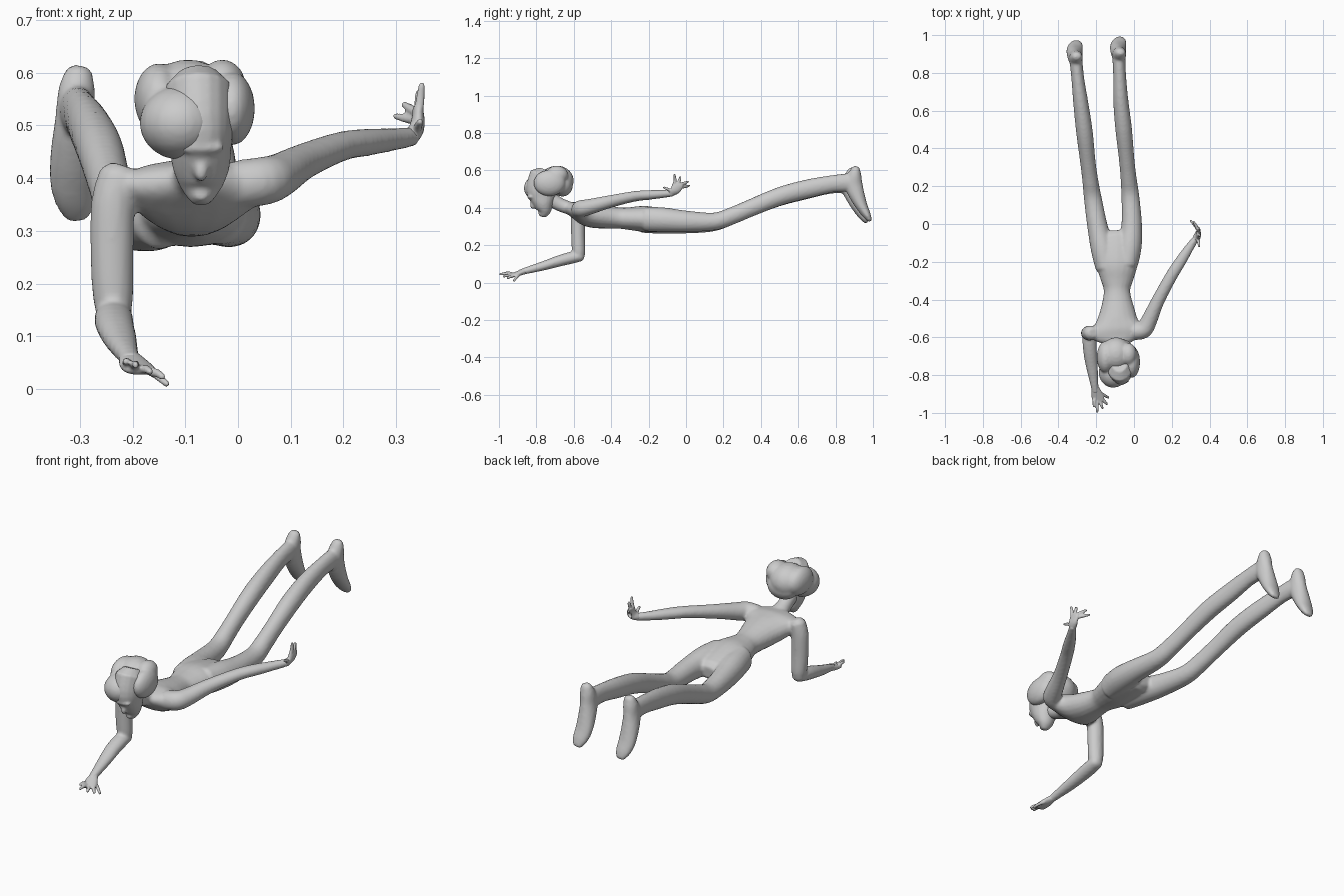
import bpy, bmesh
from mathutils import Vector, Matrix
from math import sin, cos, pi

Y, Z = Vector((0, 1, 0)), Vector((0, 0, 1))


def spline(rows, steps):
    """Catmull-Rom through rows of (x, y, z, half width, half depth)."""
    out, n = [], len(rows)
    for i in range(n - 1):
        p = [rows[max(0, min(n - 1, i + k))] for k in (-1, 0, 1, 2)]
        for s in range(steps):
            t = s / steps
            out.append([0.5 * (2 * b + (c - a) * t + (2 * a - 5 * b + 4 * c - d) * t * t
                               + (3 * b - a - 3 * c + d) * t ** 3) for a, b, c, d in zip(*p)])
    return out + [list(rows[-1])]


def loft(bm, rows, up=Z, steps=4, sides=20):
    """Closed limb of elliptical rings with rounded ends."""
    pts = spline(rows, steps)
    rings = []
    for i, p in enumerate(pts):
        c = Vector(p[:3])
        t = (Vector(pts[min(i + 1, len(pts) - 1)][:3]) - Vector(pts[max(i - 1, 0)][:3])).normalized()
        u = t.cross(up).normalized()
        v = u.cross(t)

        def ring(k, shift):
            return [bm.verts.new(c + t * shift + u * p[3] * k * cos(2 * pi * j / sides)
                                 + v * p[4] * k * sin(2 * pi * j / sides)) for j in range(sides)]
        r = min(p[3], p[4])
        if i == 0:
            rings.append(ring(0.6, -0.5 * r))
        rings.append(ring(1, 0))
        if i == len(pts) - 1:
            rings.append(ring(0.6, 0.5 * r))
    for a, b in zip(rings, rings[1:]):
        for j in range(sides):
            k = (j + 1) % sides
            bm.faces.new((a[j], a[k], b[k], b[j]))
    bm.faces.new(rings[0])
    bm.faces.new(rings[-1])


def ball(bm, center, radii):
    m = Matrix.Translation(center) @ Matrix.Diagonal((*radii, 1))
    bmesh.ops.create_uvsphere(bm, u_segments=24, v_segments=14, radius=1, matrix=m)


def finish(name, bm, voxel=0, smooth=4):
    """Make the object; fuse overlapping pieces into one skin if voxel is set."""
    bmesh.ops.recalc_face_normals(bm, faces=bm.faces)
    for f in bm.faces:
        f.smooth = True
    me = bpy.data.meshes.new(name)
    bm.to_mesh(me)
    bm.free()
    ob = bpy.data.objects.new(name, me)
    bpy.context.collection.objects.link(ob)
    if voxel:
        r = ob.modifiers.new("fuse", 'REMESH')
        r.mode, r.voxel_size, r.use_smooth_shade = 'VOXEL', voxel, True
        s = ob.modifiers.new("soften", 'SMOOTH')
        s.factor, s.iterations = 0.5, smooth
    return ob


body = bmesh.new()

# torso, shoulders to hips
loft(body, [(-.08, -.63, .398, .07, .03), (-.083, -.60, .39, .135, .043),
            (-.085, -.565, .38, .145, .058), (-.087, -.52, .365, .115, .067),
            (-.087, -.46, .355, .093, .066), (-.09, -.36, .345, .07, .057),
            (-.09, -.30, .342, .085, .061), (-.09, -.22, .34, .108, .07),
            (-.09, -.13, .332, .105, .062), (-.093, -.06, .325, .08, .05)])

# neck
loft(body, [(-.08, -.73, .45, .036, .04), (-.083, -.67, .415, .036, .036),
            (-.085, -.60, .39, .05, .035)])

# legs: shared side profile, separate sideways positions
side = [(-.22, .34, .055, .066), (-.12, .335, .063, .066), (0, .327, .054, .057),
        (.15, .327, .047, .047), (.25, .36, .042, .046), (.35, .402, .041, .046),
        (.5, .462, .044, .049), (.65, .502, .04, .05), (.78, .528, .034, .046),
        (.87, .535, .034, .05)]
foot = [(.008, .905, .61, .026, .022), (.004, .898, .575, .035, .037),
        (0, .893, .52, .037, .048), (-.004, .915, .455, .042, .04),
        (-.004, .94, .40, .043, .03), (.002, .963, .36, .037, .022), (.006, .979, .333, .024, .012)]
legs = [((-.148, -.165, -.193, -.218, -.232, -.245, -.262, -.281, -.297, -.306), -.31, -.015, -.008),
        ((-.035, -.022, -.012, -.02, -.03, -.04, -.055, -.07, -.076, -.08), -.08, .004, 0)]
for xs, fx, dy, dz in legs:
    loft(body, [(x, y + dy, z + dz, a, b) for x, (y, z, a, b) in zip(xs, side)])
    loft(body, [(fx + x, y + dy, z + dz, a, b) for x, y, z, a, b in foot], Y)

# supporting arm: upper arm hangs down, forearm reaches forward
loft(body, [(-.222, -.576, .405, .042, .038), (-.237, -.578, .35, .042, .039),
            (-.239, -.577, .25, .041, .037), (-.237, -.574, .17, .038, .036),
            (-.235, -.572, .135, .03, .03)], Y)
loft(body, [(-.235, -.56, .14, .032, .026), (-.236, -.61, .133, .037, .032),
            (-.232, -.68, .115, .036, .03), (-.222, -.76, .09, .031, .025),
            (-.208, -.86, .062, .021, .018), (-.203, -.89, .053, .022, .015)])

# trailing arm swept back and out
loft(body, [(.0, -.57, .388, .045, .046), (.05, -.56, .395, .046, .046),
            (.078, -.515, .405, .043, .042), (.125, -.41, .432, .035, .034),
            (.195, -.28, .46, .032, .028), (.245, -.2, .468, .03, .026),
            (.29, -.13, .473, .024, .022), (.332, -.07, .478, .017, .018)])
finish("body", body, .0075)

# hands: a palm plus five tapered fingers each
def hand(name, palm, up, roots, tips):
    bm = bmesh.new()
    loft(bm, palm, up, sides=16)
    for r, t in zip(roots, tips):
        m = (Vector(r) + Vector(t)) / 2 + up * .003
        loft(bm, [(*r, .009, .009), (*m, .0085, .008), (*t, .006, .006)], up, 3, 10)
    finish(name, bm, .004, 2)


hand("front_hand",
     [(-.207, -.865, .06, .02, .016), (-.197, -.9, .047, .03, .014),
      (-.188, -.93, .038, .033, .011), (-.184, -.942, .036, .029, .009)], Z,
     [(-.21, -.925, .045), (-.197, -.94, .042), (-.18, -.94, .036), (-.165, -.93, .032),
      (-.178, -.895, .04)],
     [(-.213, -.968, .052), (-.194, -.996, .045), (-.166, -.977, .032), (-.142, -.955, .022),
      (-.134, -.92, .008)])

hand("rear_hand",
     [(.325, -.08, .476, .017, .017), (.338, -.06, .492, .015, .026),
      (.342, -.046, .515, .012, .03), (.341, -.04, .53, .01, .027)], Y,
     [(.343, -.062, .525), (.343, -.045, .53), (.338, -.03, .525), (.335, -.025, .51),
      (.338, -.08, .49)],
     [(.349, -.062, .578), (.343, -.03, .565), (.315, .012, .54), (.298, .018, .518),
      (.346, -.12, .508)])

# face, tapering down to the chin, with nose, brow and cheeks
head = bmesh.new()
loft(head, [(-.075, -.745, .56, .07, .095), (-.073, -.77, .50, .066, .085),
            (-.071, -.768, .46, .059, .073), (-.07, -.762, .42, .054, .055),
            (-.07, -.757, .385, .041, .037), (-.07, -.762, .36, .024, .02)], Y)
ball(head, (-.07, -.818, .415), (.013, .016, .022))
ball(head, (-.07, -.83, .458), (.045, .018, .014))
ball(head, (-.07, -.775, .368), (.018, .014, .014))
finish("face", head, .006, 3)

# hair in big rounded lobes
hair = bmesh.new()
for c, r in [((-.11, -.785, .505), (.077, .082, .07)),
             ((-.095, -.69, .545), (.085, .09, .08)),
             ((-.012, -.73, .532), (.044, .085, .07)),
             ((-.15, -.705, .55), (.047, .085, .068)),
             ((-.03, -.69, .575), (.045, .06, .05)),
             ((-.085, -.66, .52), (.08, .055, .06))]:
    ball(hair, c, r)
finish("hair", hair, .007, 4)
